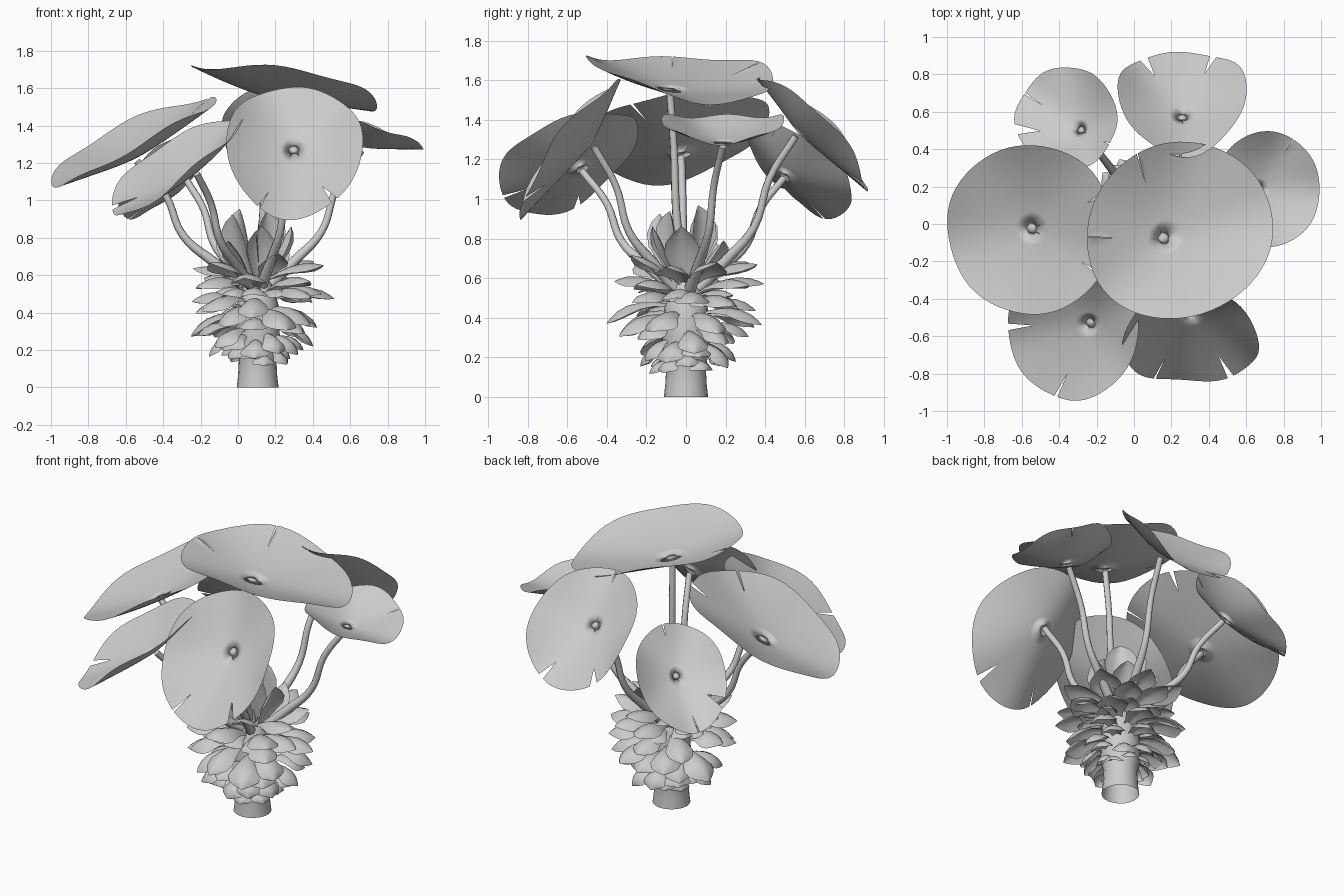
import bpy, bmesh, math, random
from mathutils import Vector

random.seed(4)
cube = bpy.data.objects.get("Cube")
if cube:
    bpy.data.objects.remove(cube, do_unlink=True)

GREY = (0.6, 0.6, 0.6, 1)
mat = bpy.data.materials.new("plain_grey")
mat.use_nodes = True
mat.diffuse_color = GREY
mat.node_tree.nodes["Principled BSDF"].inputs["Base Color"].default_value = GREY

AXIS = Vector((0.105, 0, 0))
UP = Vector((0, 0, 1))


def finish(name, bm):
    mesh = bpy.data.meshes.new(name)
    bm.to_mesh(mesh)
    bm.free()
    mesh.materials.append(mat)
    mesh.shade_smooth()
    obj = bpy.data.objects.new(name, mesh)
    bpy.context.collection.objects.link(obj)
    return obj


def bridge(bm, rows, closed=False):
    """Fill quads between neighbouring rows of vertices."""
    for low, high in zip(rows, rows[1:]):
        n = len(low)
        for i in range(n if closed else n - 1):
            j = (i + 1) % n
            bm.faces.new((low[i], low[j], high[j], high[i]))


def round_leaf(name, centre, slope, ru, rv, shift, saddle, slits, depth=0.1):
    """Bowl-shaped round leaf, tilted by its slope, with slits in the rim."""
    a, b = slope
    normal = Vector((-a, -b, 1)).normalized()
    v = Vector((a, b, a * a + b * b)).normalized()
    u = v.cross(normal)
    turn = 90 - math.degrees(math.atan2(b, a))
    cuts = [((ang + turn) % 360, size, half) for ang, size, half in slits]

    # Rim samples: even steps, with three extra points at each slit
    rim = [(ang, 1) for ang in range(0, 360, 6)
           if all(abs((ang - c + 180) % 360 - 180) > h + 1 for c, s, h in cuts)]
    for c, size, half in cuts:
        rim += [((c - half) % 360, 1), (c, 1 - size), ((c + half) % 360, 1)]
    rim.sort()

    bm = bmesh.new()
    base = Vector(centre)
    hub_shift = v * rv * shift
    phase = random.uniform(0, 6)
    rows = []
    steps = 10
    for k in range(1, steps + 1):
        t = k / steps
        row = []
        for deg, reach in rim:
            th = math.radians(deg)
            r = t if t <= 0.6 else 0.6 + (t - 0.6) / 0.4 * (reach - 0.6)
            wobble = 1 + 0.012 * math.sin(3 * th + phase)
            lift = (-depth * (1 - r ** 1.5) + saddle * r * r * math.cos(2 * th)
                    + 0.012 * r ** 3 * math.sin(5 * th + phase))
            row.append(bm.verts.new(base + u * ru * r * wobble * math.cos(th)
                                    + v * rv * r * wobble * math.sin(th)
                                    + hub_shift * (1 - r) + normal * lift))
        rows.append(row)
    bridge(bm, rows, closed=True)
    hub_point = base + hub_shift - normal * depth
    hub = bm.verts.new(hub_point)
    first = rows[0]
    for i in range(len(first)):
        bm.faces.new((hub, first[i], first[(i + 1) % len(first)]))
    finish(name, bm)
    return hub_point - normal * 0.02


def stem(name, tip):
    """Bent tapered stalk from the crown to the underside of a leaf."""
    out = Vector((tip.x - AXIS.x, tip.y, 0))
    rise = tip.z - 0.55
    curve = bpy.data.curves.new(name, "CURVE")
    curve.dimensions = "3D"
    curve.bevel_depth = 0.021
    curve.bevel_resolution = 2
    curve.resolution_u = 5
    curve.use_fill_caps = True
    path = [(0.12, 0, 1.5), (0.36, 0.18, 1.3), (0.62, 0.4, 1.0), (0.76, 0.72, 0.9)]
    points = [(AXIS + out * f + UP * (0.55 + rise * h), r) for f, h, r in path]
    points.append((tip, 0.9))
    spline = curve.splines.new("BEZIER")
    spline.bezier_points.add(len(points) - 1)
    for bp, (co, radius) in zip(spline.bezier_points, points):
        bp.co = co
        bp.radius = radius
        bp.handle_left_type = bp.handle_right_type = "AUTO"
    obj = bpy.data.objects.new(name, curve)
    bpy.context.collection.objects.link(obj)
    curve.materials.append(mat)
    bpy.ops.object.select_all(action="DESELECT")
    obj.select_set(True)
    bpy.context.view_layer.objects.active = obj
    bpy.ops.object.convert(target="MESH")


# Leaves: centre, slope, half width, half length, hub shift, saddle, slits
leaves = {
    "top": ((0.245, -0.035, 1.635), (-0.2, -0.1), 0.465, 0.52, 0.15, 0.04,
            [(120, 0.35, 0.4), (182, 0.35, 0.4)]),
    "right": ((-0.56, -0.03, 1.335), (0.5, 0.17), 0.455, 0.5, -0.08, 0.025,
              [(25, 0.25, 2), (328, 0.3, 1)]),
    "front_right": ((-0.33, -0.585, 1.2), (0.65, 0.35), 0.35, 0.44, 0.15, 0.03,
                    [(175, 0.3, 3), (255, 0.3, 1.5)]),
    "front": ((0.3, -0.62, 1.28), (0.0, 1.37), 0.365, 0.435, 0.18, 0.045,
              [(239, 0.3, 1), (307, 0.3, 3)], 0.115),
    "left": ((0.715, 0.185, 1.375), (-0.24, 0.0), 0.31, 0.29, 0.1, 0.025,
             [(60, 0.25, 0.5)]),
    "back": ((0.26, 0.68, 1.36), (0.0, -1.05), 0.345, 0.4, 0.14, 0.055,
             [(127, 0.28, 4), (62, 0.28, 3), (268, 0.25, 1)]),
    "back_right": ((-0.365, 0.57, 1.16), (0.67, -0.56), 0.27, 0.36, 0.15, 0.02,
                   [(195, 0.35, 6), (149, 0.3, 1), (329, 0.25, 1)]),
}
for place, spec in leaves.items():
    stem(place + "_stem", round_leaf(place + "_leaf", *spec))

# Trunk: slightly uneven open cylinder running up inside the bracts
bm = bmesh.new()
rows = []
for z, r in [(0, 0.112), (0.06, 0.105), (0.15, 0.1), (0.25, 0.12),
             (0.45, 0.11), (0.56, 0.07), (0.62, 0.02)]:
    rows.append([bm.verts.new(AXIS + Vector((r * math.cos(i * math.pi / 10),
                                             r * math.sin(i * math.pi / 10), z)))
                 for i in range(20)])
bridge(bm, rows, closed=True)
finish("trunk", bm)

OUTLINE = [(0, 0.25), (0.2, 0.45), (0.4, 0.75), (0.6, 1), (0.78, 0.9),
           (0.92, 0.5), (1, 0.04)]


def bract(bm, angle, z, r0, length, width, pitch, bend):
    """Pointed, domed scale leaf that bends along its length."""
    out = Vector((math.cos(angle), math.sin(angle), 0))
    side = UP.cross(out)
    pos = AXIS + out * r0 + UP * z
    rows, last = [], 0
    for t, w in OUTLINE:
        ang = math.radians(pitch + bend * t * t)
        along = out * math.cos(ang) + UP * math.sin(ang)
        normal = UP * math.cos(ang) - out * math.sin(ang)
        pos = pos + along * (t - last) * length
        last = t
        rows.append([bm.verts.new(pos + side * s * w * width / 2
                                  - normal * s * s * w * width * 0.28)
                     for s in (-1, -0.5, 0, 0.5, 1)])
    bridge(bm, rows)


# Bract rings: name, count, height, inner radius, length, width, pitch, bend
rings = [
    ("base_bracts", 10, 0.21, 0.10, 0.12, 0.13, -10, -70),
    ("hanging_bracts", 9, 0.27, 0.10, 0.2, 0.16, 0, -75),
    ("low_bracts", 8, 0.34, 0.10, 0.27, 0.17, 8, -70),
    ("lower_middle_bracts", 8, 0.41, 0.09, 0.31, 0.18, 12, -65),
    ("middle_bracts", 8, 0.47, 0.08, 0.33, 0.18, 18, -65),
    ("inner_bracts", 9, 0.52, 0.07, 0.19, 0.14, 15, -55),
    ("upper_middle_bracts", 7, 0.53, 0.06, 0.33, 0.18, 30, -60),
    ("upper_bracts", 7, 0.56, 0.05, 0.33, 0.18, 40, -45),
    ("crown_bracts", 5, 0.57, 0.04, 0.31, 0.17, 66, -15),
    ("heart_bracts", 4, 0.58, 0.03, 0.37, 0.18, 72, 8),
]
for k, (name, count, z, r0, length, width, pitch, bend) in enumerate(rings):
    bm = bmesh.new()
    for i in range(count):
        angle = 2 * math.pi * (i + 0.5 * (k % 2) + random.uniform(-0.2, 0.2)) / count
        bract(bm, angle, z + random.uniform(-0.025, 0.025), r0,
              length * random.uniform(0.88, 1.1), width * random.uniform(0.9, 1.1),
              pitch + random.uniform(-10, 10), bend)
    finish(name, bm)
